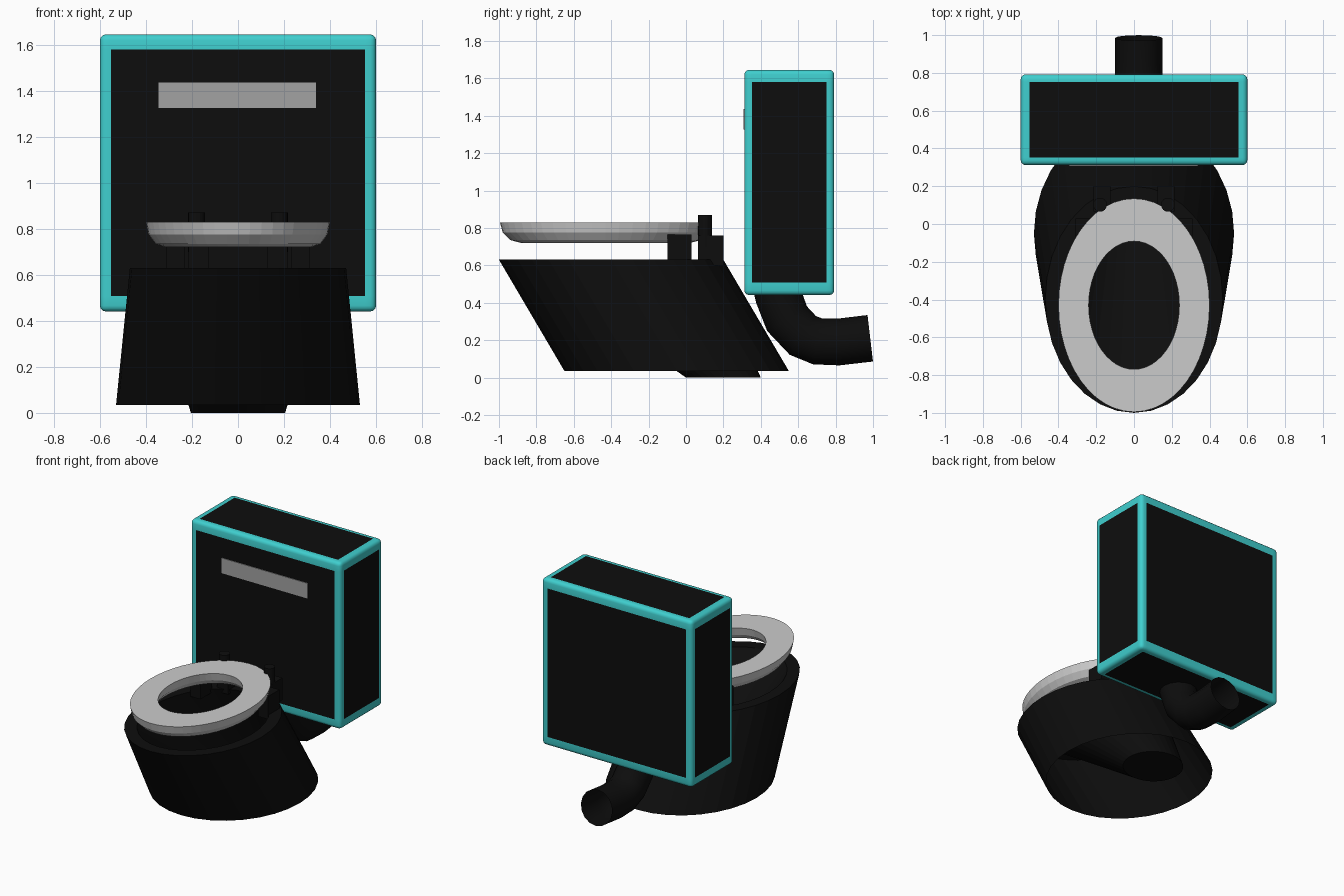
import bpy, bmesh
from math import sin, cos, pi, radians

if "Cube" in bpy.data.objects:
    bpy.data.objects.remove(bpy.data.objects["Cube"])


def material(name, rgb):
    m = bpy.data.materials.new(name)
    m.use_nodes = True
    m.diffuse_color = (*rgb, 1)
    m.node_tree.nodes["Principled BSDF"].inputs["Base Color"].default_value = (*rgb, 1)
    return m


BLACK = material("black", (0.004, 0.004, 0.004))
TEAL = material("teal", (0.05, 0.62, 0.62))
WHITE = material("seat_white", (0.6, 0.6, 0.6))
GREY = material("grey", (0.36, 0.36, 0.36))


def finish(name, bm, *mats):
    mesh = bpy.data.meshes.new(name)
    bm.to_mesh(mesh)
    bm.free()
    for m in mats:
        mesh.materials.append(m)
    ob = bpy.data.objects.new(name, mesh)
    bpy.context.collection.objects.link(ob)
    return ob


def loft(name, rings, sides, mat, closed=False, cap=False):
    """Skin elliptical rings given as (centre y, radius x, radius y, z)."""
    bm = bmesh.new()
    loops = [[bm.verts.new((rx * cos(2 * pi * i / sides), cy + ry * sin(2 * pi * i / sides), z))
              for i in range(sides)] for cy, rx, ry, z in rings]
    pairs = list(zip(loops, loops[1:]))
    if closed:
        pairs.append((loops[-1], loops[0]))
    for a, b in pairs:
        for i in range(sides):
            j = (i + 1) % sides
            bm.faces.new((a[i], a[j], b[j], b[i]))
    if cap:
        bm.faces.new(loops[-1])
    return finish(name, bm, mat)


def box_mesh(lo, hi):
    bm = bmesh.new()
    bmesh.ops.create_cube(bm, size=1)
    for v in bm.verts:
        v.co = [(a + b) / 2 + c * (b - a) for a, b, c in zip(lo, hi, v.co)]
    return bm


# Slanted bowl: outer wall, flat rim and inner funnel, open underneath
loft("bowl", [(-0.05, 0.53, 0.6, 0.035), (-0.4, 0.47, 0.6, 0.63),
              (-0.4, 0.39, 0.51, 0.63), (0.2, 0.205, 0.2, 0)], 32, BLACK, cap=True)

# Seat: lower half of a stretched ring with a flat top
seat_rings = []
for k in range(7):
    a = pi * k / 6
    seat_rings.append((-0.43, 0.32 + 0.08 * cos(a), 0.452 + 0.113 * cos(a), 0.83 - 0.11 * sin(a)))
seat = loft("seat", seat_rings[::-1], 48, WHITE, closed=True)

# Hinge blocks and pins
for side, s in (("right", -1), ("left", 1)):
    finish(side + "_seat_support", box_mesh((s * 0.27 - 0.04, -0.1, 0.6),
                                            (s * 0.27 + 0.04, 0.03, 0.765)), BLACK)
    finish(side + "_hinge_block", box_mesh((s * 0.17 - 0.045, 0.065, 0.6),
                                           (s * 0.17 + 0.045, 0.2, 0.76)), BLACK)
    loft(side + "_hinge_pin", [(0.102, 0.037, 0.037, 0.7), (0.102, 0.037, 0.037, 0.87)],
         16, BLACK, cap=True).location.x = s * 0.18

# Tank: rounded box, cut along the border lines, with dark panels inside teal edges
half = (0.6, 0.24, 0.602)
limit = (0.553, 0.2, 0.536)
bm = box_mesh([-h for h in half], half)
bmesh.ops.bevel(bm, geom=bm.edges[:], offset=0.025, segments=3, profile=0.5, affect='EDGES')
for axis in range(3):
    for s in (-1, 1):
        normal = [0, 0, 0]
        normal[axis] = s
        bmesh.ops.bisect_plane(bm, geom=bm.verts[:] + bm.edges[:] + bm.faces[:],
                               plane_co=[n * limit[axis] for n in normal], plane_no=normal)
for f in bm.faces:
    c = f.calc_center_median()
    inside = sum(abs(c[i]) < limit[i] for i in range(3))
    f.material_index = 1 if inside >= 2 else 0
tank = finish("tank", bm, TEAL, BLACK)
tank.location = (0, 0.552, 1.043)

# Thin plate on the tank front
finish("front_plate", box_mesh((-0.345, 0.307, 1.325), (0.34, 0.315, 1.435)), GREY)

# Drain pipe bending out behind the tank
path = [(0.48, 0.5), (0.495, 0.435), (0.54, 0.315), (0.625, 0.225),
        (0.705, 0.193), (0.815, 0.19), (0.985, 0.21)]
curve = bpy.data.curves.new("drain_pipe", 'CURVE')
curve.dimensions = '3D'
curve.bevel_depth = 0.125
curve.bevel_resolution = 6
spline = curve.splines.new('POLY')
spline.points.add(len(path) - 1)
for p, (y, z) in zip(spline.points, path):
    p.co = (0.025, y, z, 1)
curve.materials.append(BLACK)
pipe = bpy.data.objects.new("drain_pipe", curve)
bpy.context.collection.objects.link(pipe)

# Smooth the rounded tank edges and keep the rest crisp
bpy.ops.object.select_all(action='DESELECT')
tank.select_set(True)
bpy.context.view_layer.objects.active = tank
bpy.ops.object.shade_smooth_by_angle(angle=radians(35))
